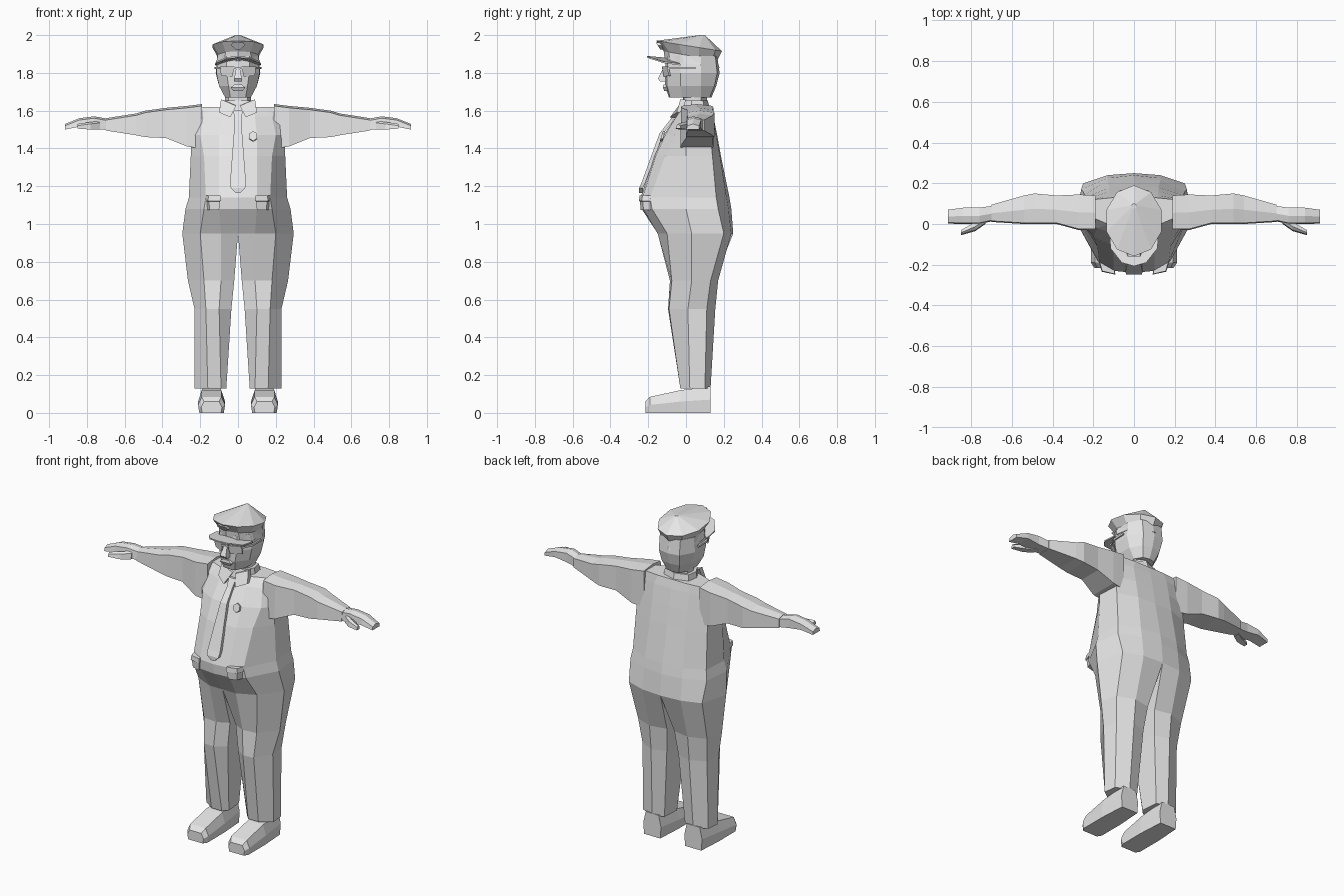
import bpy, bmesh, math

grey = bpy.data.materials.new("plain grey")
grey.diffuse_color = (0.8, 0.8, 0.8, 1)


def loft(name, rings, mirror=False):
    """Skin a list of equal-length closed rings and cap both ends."""
    bm = bmesh.new()
    vs = [[bm.verts.new(p) for p in r] for r in rings]
    n = len(vs[0])
    for a, b in zip(vs, vs[1:]):
        for i in range(n):
            j = (i + 1) % n
            bm.faces.new((a[i], a[j], b[j], b[i]))
    bm.faces.new(vs[0][::-1])
    bm.faces.new(vs[-1])
    bmesh.ops.recalc_face_normals(bm, faces=bm.faces)
    me = bpy.data.meshes.new(name)
    bm.to_mesh(me)
    bm.free()
    me.materials.append(grey)
    ob = bpy.data.objects.new(name, me)
    bpy.context.collection.objects.link(ob)
    if mirror:
        ob.modifiers.new("mirror", 'MIRROR')
    return ob


def flat(z, pts):
    """Horizontal ring at height z."""
    return [(x, y, z) for x, y in pts]


def full(z, pts):
    """Symmetric ring from its right half; first and last points lie on x = 0."""
    return flat(z, pts + [(-x, y) for x, y in pts[-2:0:-1]])


def strip(z, hw, y, depth):
    """Rectangular ring for narrow upright parts."""
    return flat(z, [(-hw, y), (hw, y), (hw, y + depth), (-hw, y + depth)])


# Torso with belt band
waist = [(0, -.235), (.1, -.225), (.18, -.18), (.278, .0), (.26, .17), (.13, .225), (0, .24)]
loft("torso", [
    full(1.08, waist),
    full(1.14, [(0, -.24), (.1, -.23), (.17, -.19), (.26, 0), (.25, .16), (.13, .215), (0, .23)]),
    full(1.36, [(0, -.17), (.1, -.16), (.18, -.11), (.25, 0), (.243, .14), (.12, .18), (0, .185)]),
    full(1.47, [(0, -.12), (.1, -.11), (.2, -.06), (.25, 0), (.24, .13), (.12, .16), (0, .165)]),
    full(1.57, [(0, -.05), (.09, -.05), (.18, -.02), (.24, 0), (.24, .12), (.12, .14), (0, .145)]),
    full(1.62, [(0, -.02), (.08, -.02), (.13, 0), (.2, .03), (.2, .12), (.1, .13), (0, .13)]),
])

# Trouser legs, meeting at the hips
loft("trouser_leg", [
    flat(1.08, waist),
    flat(.95, [(0, -.15), (.09, -.15), (.2, -.10), (.295, .03), (.25, .2), (.13, .24), (0, .25)]),
    flat(.70, [(.02, -.05), (.09, -.085), (.18, -.075), (.265, .03), (.235, .13), (.13, .17), (.025, .15)]),
    flat(.55, [(.035, -.05), (.10, -.095), (.17, -.09), (.23, .01), (.22, .11), (.13, .155), (.04, .13)]),
    flat(.13, [(.062, .0), (.09, -.03), (.16, -.03), (.23, .02), (.222, .10), (.14, .13), (.07, .11)]),
], True)


# Shoes, lofted from heel to toe
def shoe(y, hw, top, cx=.14):
    return [(cx - hw, y, 0), (cx + hw, y, 0), (cx + hw * 1.1, y, top * .5),
            (cx + hw * .8, y, top), (cx - hw * .8, y, top), (cx - hw * 1.1, y, top * .5)]


loft("shoe", [shoe(.13, .055, .14), shoe(-.03, .065, .12), shoe(-.19, .065, .085),
              shoe(-.215, .05, .06)], True)


# Sleeves and hands, lofted outwards along x
def arm(x, y0, y1, z0, z1):
    return [(x, y0, z0), (x, y0 + .005, z1 - .01), (x, (y0 + y1) / 2, z1),
            (x, y1, z1 - .01), (x, y1, z0)]


loft("sleeve", [
    arm(.19, -.03, .14, 1.40, 1.635), arm(.27, -.03, .145, 1.41, 1.625),
    arm(.38, 0, .14, 1.455, 1.615), arm(.49, 0, .15, 1.46, 1.60),
    arm(.54, 0, .14, 1.47, 1.585), arm(.70, .01, .095, 1.495, 1.56),
], True)
loft("hand", [
    arm(.69, .015, .09, 1.497, 1.557), arm(.76, 0, .08, 1.505, 1.57),
    arm(.84, 0, .08, 1.515, 1.56), arm(.915, .002, .07, 1.50, 1.53),
], True)
loft("thumb", [
    arm(.73, .0, .04, 1.50, 1.545), arm(.78, -.035, .01, 1.50, 1.54),
    arm(.85, -.055, -.03, 1.505, 1.53),
], True)

# Neck and collar
neck = [(0, -.015), (.05, -.01), (.07, .03), (.065, .08), (0, .11)]
loft("neck", [full(1.58, neck), full(1.70, neck)])
loft("collar", [
    full(1.59, [(0, -.045), (.06, -.04), (.1, .03), (.09, .1), (0, .13)]),
    full(1.655, [(0, -.02), (.06, -.025), (.09, .03), (.08, .09), (0, .115)]),
])
loft("collar_flap", [
    [(.01, -.04, 1.625), (.09, -.03, 1.66), (.09, 0, 1.66), (.01, -.02, 1.63)],
    [(.04, -.085, 1.565), (.10, -.05, 1.59), (.10, -.02, 1.59), (.04, -.05, 1.565)],
], True)

# Head
loft("head", [
    full(1.67, [(0, -.09), (.04, -.085), (.068, -.02), (.068, .08), (.04, .125), (0, .135)]),
    full(1.73, [(0, -.112), (.05, -.1), (.1, -.03), (.1, .08), (.06, .15), (0, .16)]),
    full(1.80, [(0, -.112), (.06, -.1), (.115, -.03), (.118, .08), (.07, .165), (0, .178)]),
    full(1.89, [(0, -.105), (.06, -.095), (.105, -.03), (.11, .08), (.07, .155), (0, .165)]),
])
loft("nose", [strip(1.755, .022, -.138, .05), strip(1.77, .02, -.148, .05),
              strip(1.83, .009, -.118, .03)])
loft("lips", [strip(1.705, .025, -.115, .03), strip(1.722, .038, -.123, .04),
              strip(1.738, .02, -.12, .03)])

# Glasses: lenses, bridge and side arms
loft("lens", [
    [(.018, -.128, 1.835), (.095, -.1, 1.835), (.09, -.09, 1.785), (.03, -.118, 1.78)],
    [(.018, -.12, 1.835), (.095, -.092, 1.835), (.09, -.082, 1.785), (.03, -.11, 1.78)],
], True)
loft("glasses_bridge", [strip(1.82, .025, -.128, .008), strip(1.83, .025, -.128, .008)])
loft("glasses_arm", [
    flat(1.82, [(.09, -.1), (.122, -.03), (.124, .05), (.112, .05), (.11, -.03)]),
    flat(1.832, [(.09, -.1), (.122, -.03), (.124, .05), (.112, .05), (.11, -.03)]),
], True)


# Cap: tilted rings of an octagon-like outline
def cap_ring(hw, y0, z0, y1, z1, n=10):
    out = []
    for i in range(n):
        a = 2 * math.pi * i / n
        t = (1 - math.cos(a)) / 2
        out.append((hw * math.sin(a), y0 + (y1 - y0) * t, z0 + (z1 - z0) * t))
    return out


loft("cap", [
    cap_ring(.122, -.112, 1.865, .178, 1.825),
    cap_ring(.112, -.118, 1.915, .165, 1.865),
    cap_ring(.142, -.158, 1.97, .19, 1.915),
    cap_ring(.012, .075, 2.0, .10, 2.0),
])
visor = [(-.122, -.03, 1.84), (-.115, -.12, 1.852), (-.06, -.19, 1.875), (0, -.207, 1.882),
         (.06, -.19, 1.875), (.115, -.12, 1.852), (.122, -.03, 1.84), (0, -.08, 1.87)]
loft("visor", [visor, [(x, y, z + .008) for x, y, z in visor]])
loft("cap_emblem", [strip(1.925, .012, -.137, .03), strip(1.945, .036, -.15, .03),
                    strip(1.96, .03, -.16, .03)])

# Tie, badge and belt pouches
loft("tie", [strip(1.60, .025, -.055, .03), strip(1.55, .018, -.085, .02),
             strip(1.48, .022, -.14, .02), strip(1.22, .042, -.235, .02),
             strip(1.19, .038, -.248, .02), strip(1.165, .012, -.248, .02)])
badge = [(.08 + .024 * math.sin(a), -.118 - .35 * .024 * -math.cos(a), 1.462 + .026 * math.cos(a))
         for a in [i * math.pi / 3 for i in range(6)]]
loft("badge", [badge, [(x, y - .012, z + .004) for x, y, z in badge]])


def pouch(z, grow):
    return flat(z, [(.10 - grow, -.24 - grow), (.15 + grow, -.225 - grow),
                    (.165 + grow, -.18), (.11 - grow, -.19)])


loft("belt_pouch", [pouch(1.075, 0), pouch(1.12, .004), pouch(1.122, .009),
                    pouch(1.15, .006)], True)
